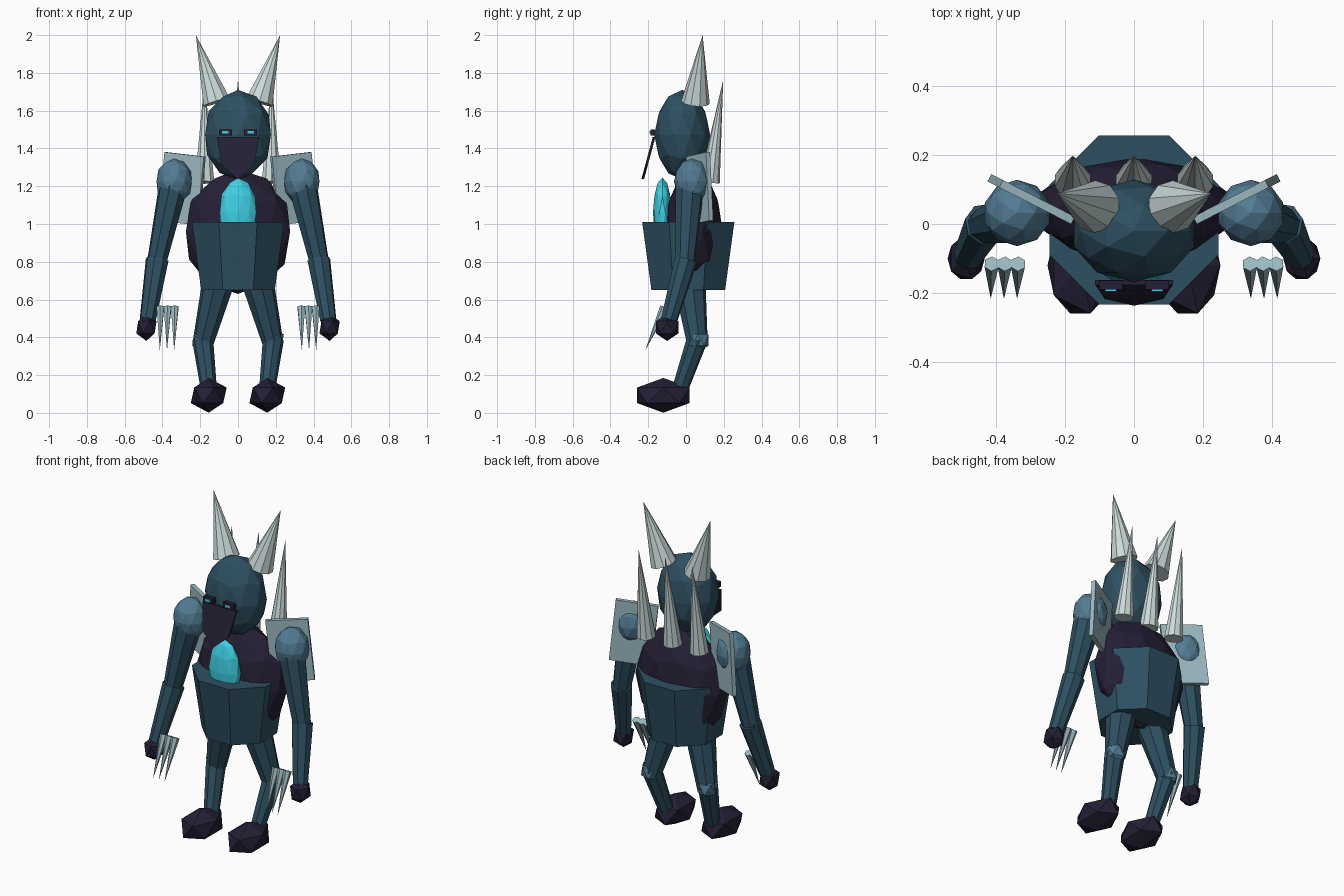
import bpy, bmesh, math
from mathutils import Vector, Matrix

if "Cube" in bpy.data.objects:
    bpy.data.objects.remove(bpy.data.objects["Cube"])


def material(name, rgb):
    m = bpy.data.materials.new(name)
    m.diffuse_color = (*rgb, 1)
    m.use_nodes = True
    m.node_tree.nodes["Principled BSDF"].inputs["Base Color"].default_value = m.diffuse_color
    return m


TEAL = material("deep_teal", (.027, .080, .120))
DARK = material("dark_indigo", (.018, .014, .036))
BLUE = material("steel_blue", (.085, .200, .295))
PLATE = material("pale_steel", (.33, .48, .53))
BONE = material("bone_white", (.60, .70, .70))
CYAN = material("glowing_cyan", (.05, .64, .79))


def finish(name, bm, mat):
    bmesh.ops.recalc_face_normals(bm, faces=bm.faces)
    me = bpy.data.meshes.new(name)
    bm.to_mesh(me)
    bm.free()
    me.materials.append(mat)
    ob = bpy.data.objects.new(name, me)
    bpy.context.collection.objects.link(ob)
    return ob


def blob(name, mat, center, radii, sub=2):
    """Faceted ellipsoid."""
    bm = bmesh.new()
    mtx = Matrix.Translation(center) @ Matrix.Diagonal((*radii, 1))
    bmesh.ops.create_icosphere(bm, subdivisions=sub, radius=1, matrix=mtx)
    return finish(name, bm, mat)


def taper(name, mat, a, b, ra, rb, sides=8, spin=0.0):
    """Capped cone or frustum from point a to point b."""
    a, b = Vector(a), Vector(b)
    d = b - a
    mtx = (Matrix.Translation((a + b) / 2)
           @ Vector((0, 0, 1)).rotation_difference(d).to_matrix().to_4x4()
           @ Matrix.Rotation(spin, 4, 'Z'))
    bm = bmesh.new()
    bmesh.ops.create_cone(bm, cap_ends=True, segments=sides, radius1=ra,
                          radius2=rb, depth=d.length, matrix=mtx)
    bmesh.ops.remove_doubles(bm, verts=bm.verts, dist=1e-5)
    return finish(name, bm, mat)


def box(name, mat, center, size, rot=Matrix.Identity(4)):
    bm = bmesh.new()
    mtx = Matrix.Translation(center) @ rot @ Matrix.Diagonal((*size, 1))
    bmesh.ops.create_cube(bm, size=1, matrix=mtx)
    return finish(name, bm, mat)


# Trunk, armoured waist, chest gem and head
blob("torso", DARK, (0, .04, .96), (.29, .155, .33))
k = math.cos(math.pi / 8)
taper("waist_armor", TEAL, (0, .012, .65), (0, .012, 1.01),
      .195 / k, .244 / k, 8, math.pi / 8)
blob("chest_gem", CYAN, (0, -.125, 1.06), (.102, .05, .185))
blob("head", TEAL, (0, -.02, 1.472), (.183, .148, .238))

# Face mask: a slanted shield profile with thickness
outline = [(-.112, 1.46), (.112, 1.46), (.085, 1.31), (0, 1.237), (-.085, 1.31)]
bm = bmesh.new()
face = bm.faces.new([bm.verts.new((x, -.162 - (1.46 - z) * .27, z)) for x, z in outline])
ext = bmesh.ops.extrude_face_region(bm, geom=[face])["geom"]
bmesh.ops.translate(bm, vec=(0, -.014, 0),
                    verts=[v for v in ext if isinstance(v, bmesh.types.BMVert)])
finish("face_mask", bm, DARK)

# Middle back spike
taper("back_spike_middle", BONE, (0, .125, 1.22), (0, .197, 1.765), .054, 0, 10)

# Paired parts
for s, side in ((-1, "left"), (1, "right")):
    def P(x, y, z):
        return (s * x, y, z)

    # Horns, eyes and outer back spikes
    taper(f"horn_{side}", BONE, P(.113, .05, 1.645), P(.223, .088, 2.0), .076, 0, 10)
    taper(f"back_spike_{side}", BONE, P(.177, .125, 1.22), P(.177, .197, 1.765), .054, 0, 10)
    box(f"eye_socket_{side}", DARK, P(.067, -.176, 1.485), (.068, .026, .032))
    box(f"eye_{side}", CYAN, P(.067, -.190, 1.485), (.034, .009, .014))

    # Shoulder ball and leaning plate
    blob(f"shoulder_{side}", BLUE, P(.338, .032, 1.225), (.098, .096, .122))
    tilt = Matrix.Rotation(s * math.radians(27), 4, 'Z') @ Matrix.Rotation(
        s * math.radians(-6), 4, 'Y')
    box(f"shoulder_plate_{side}", PLATE, P(.297, .072, 1.187), (.235, .024, .365), tilt)

    # Arm, hand and claws
    taper(f"upper_arm_{side}", TEAL, P(.343, .02, 1.20), P(.432, -.005, .79), .078, .052)
    blob(f"elbow_{side}", DARK, P(.432, -.005, .79), (.055, .055, .055), 1)
    taper(f"forearm_{side}", TEAL, P(.428, .0, .81), P(.478, -.09, .49), .062, .044)
    blob(f"hand_{side}", DARK, P(.485, -.10, .453), (.060, .070, .072), 1)
    for i, x in enumerate((.335, .373, .411)):
        taper(f"claw_{side}_{i + 1}", PLATE, P(x, -.115, .56), P(x + .003, -.216, .33),
              .023, 0, 6)

    # Leg and foot
    taper(f"thigh_{side}", TEAL, P(.108, .02, .68), P(.185, .06, .37), .085, .056)
    blob(f"knee_{side}", BLUE, P(.187, .062, .385), (.062, .066, .066), 1)
    taper(f"shin_{side}", TEAL, P(.187, .06, .39), P(.155, -.03, .13), .056, .043)
    blob(f"foot_{side}", DARK, P(.155, -.12, .093), (.106, .163, .092), 1)
